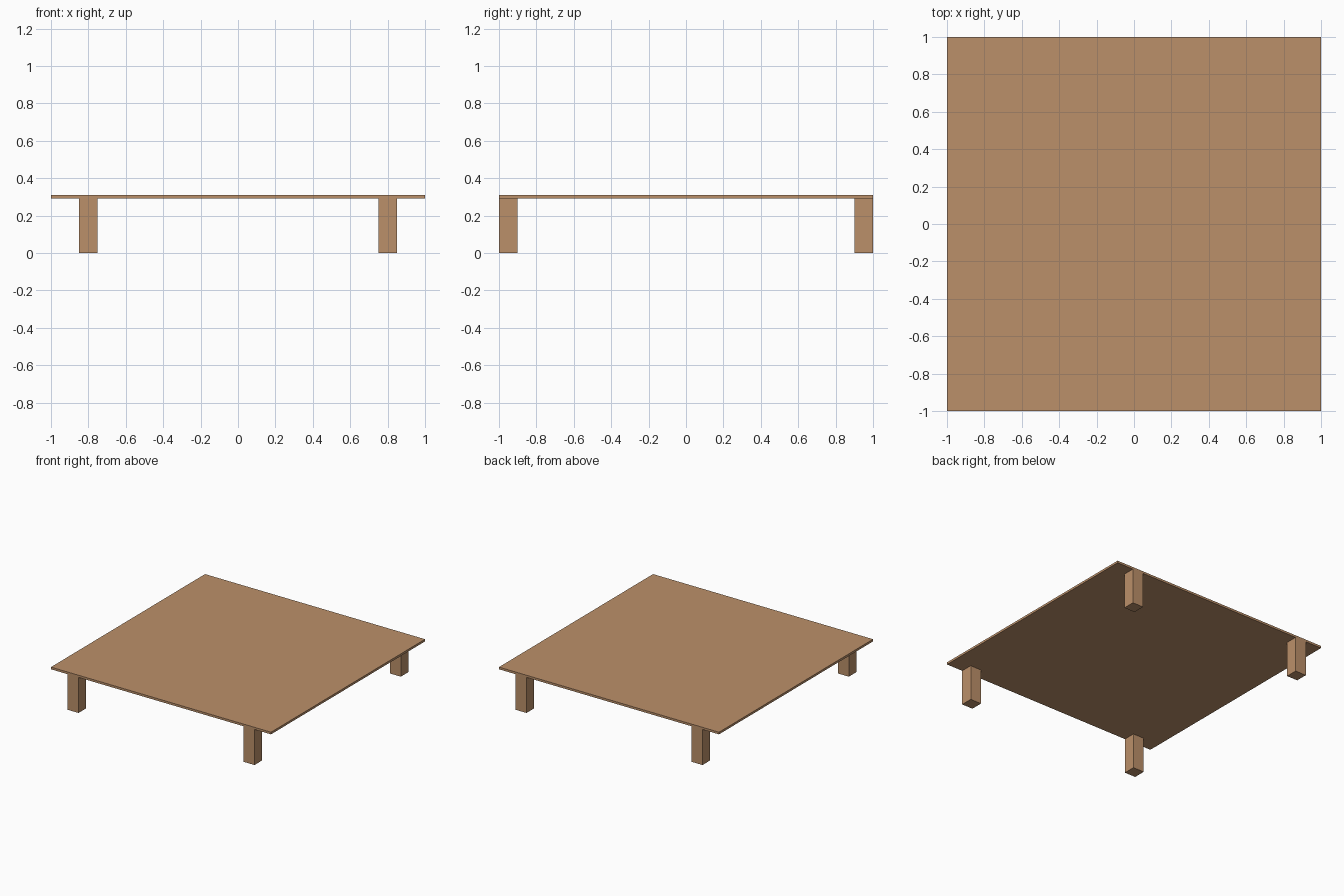
import bpy
from mathutils import Matrix
import bmesh

if "Cube" in bpy.data.objects:
    bpy.data.objects.remove(bpy.data.objects["Cube"])

wood = bpy.data.materials.new("light_wood")
wood.diffuse_color = (0.50, 0.28, 0.144, 1.0)
wood.use_nodes = True
wood.node_tree.nodes["Principled BSDF"].inputs["Base Color"].default_value = wood.diffuse_color


def box(name, lo, hi):
    """Axis-aligned box between two corners."""
    bm = bmesh.new()
    size = [b - a for a, b in zip(lo, hi)]
    mid = [(a + b) / 2 for a, b in zip(lo, hi)]
    bmesh.ops.create_cube(bm, size=1.0, matrix=Matrix.Diagonal((*size, 1.0)))
    mesh = bpy.data.meshes.new(name)
    bm.to_mesh(mesh)
    bm.free()
    mesh.materials.append(wood)
    obj = bpy.data.objects.new(name, mesh)
    obj.location = mid
    bpy.context.collection.objects.link(obj)
    return obj


# Thin square top
box("table_top", (-1, -1, 0.292), (1, 1, 0.31))

# Four legs, flush with the front and back edges, inset from the sides
for side, sx in (("left", -1), ("right", 1)):
    for end, sy in (("front", -1), ("back", 1)):
        cx, cy = 0.8 * sx, 0.95 * sy
        box(f"{end}_{side}_leg", (cx - 0.05, cy - 0.05, 0), (cx + 0.05, cy + 0.05, 0.292))
